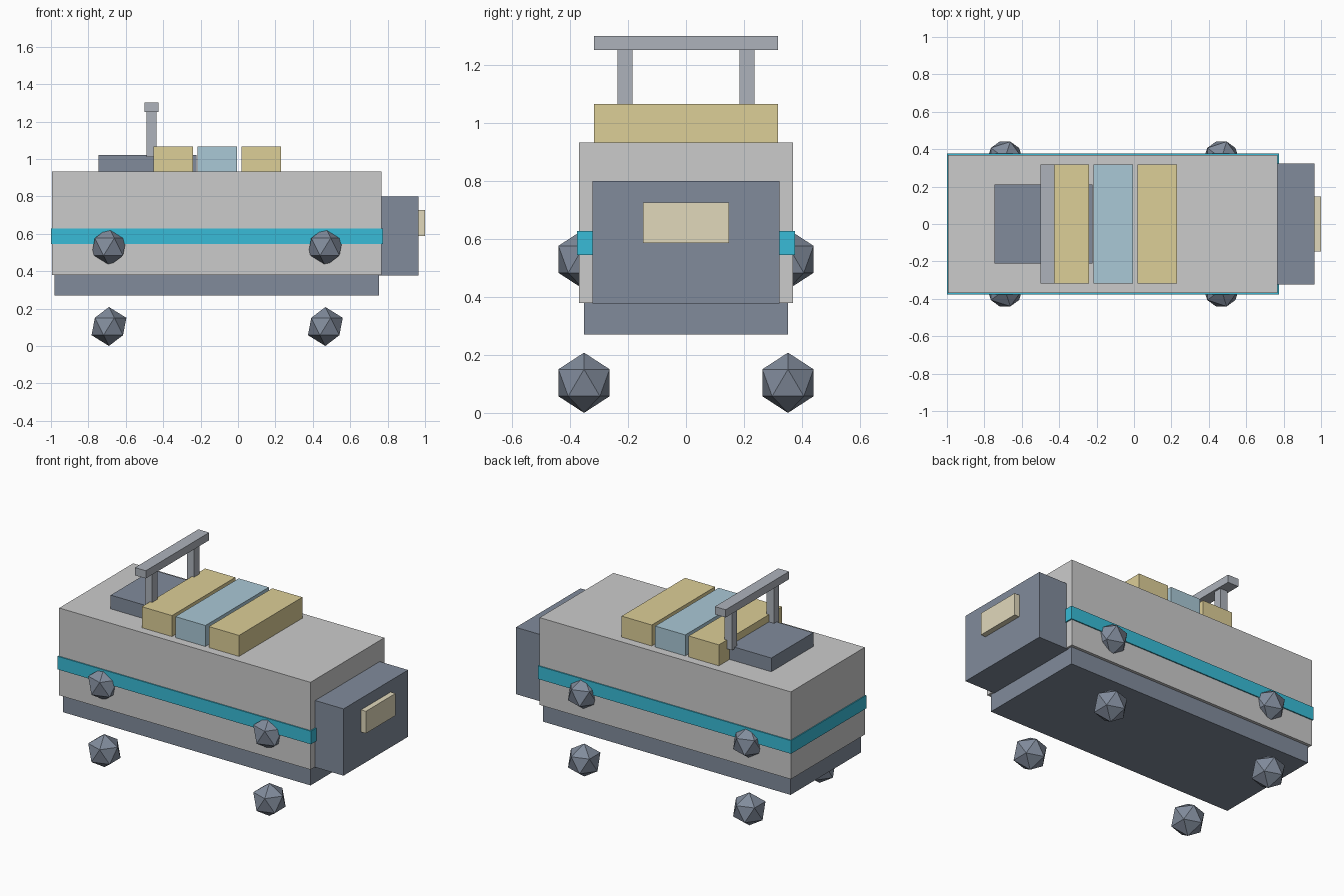
import bpy
from mathutils import Vector

if "Cube" in bpy.data.objects:
    bpy.data.objects.remove(bpy.data.objects["Cube"])


def material(name, rgb):
    m = bpy.data.materials.new(name)
    m.diffuse_color = (*rgb, 1)
    m.use_nodes = True
    m.node_tree.nodes["Principled BSDF"].inputs["Base Color"].default_value = m.diffuse_color
    return m


SLATE = material("slate", (0.22, 0.26, 0.33))
STEEL = material("steel", (0.42, 0.45, 0.50))
CYAN = material("cyan", (0.04, 0.50, 0.68))
SAND = material("sand", (0.72, 0.62, 0.31))
BLUE = material("pale_blue", (0.40, 0.58, 0.67))
CREAM = material("cream", (0.75, 0.69, 0.50))


def box(name, lo, hi, mat=None):
    lo, hi = Vector(lo), Vector(hi)
    bpy.ops.mesh.primitive_cube_add(size=1, location=(lo + hi) / 2)
    ob = bpy.context.object
    ob.name = name
    ob.scale = hi - lo
    bpy.ops.object.transform_apply(location=False, rotation=False, scale=True)
    if mat:
        ob.data.materials.append(mat)
    return ob


# Hull, underside, belt stripe and nose
box("hull", (-0.994, -0.37, 0.38), (0.767, 0.37, 0.933))
box("chassis", (-0.98, -0.352, 0.27), (0.755, 0.352, 0.40), SLATE)
box("belt_stripe", (-1.0, -0.377, 0.545), (0.775, 0.377, 0.628), CYAN)
box("nose", (0.75, -0.323, 0.377), (0.966, 0.323, 0.80), SLATE)
box("nose_window", (0.95, -0.148, 0.587), (1.0, 0.148, 0.727), CREAM)

# Roof unit and cargo crates
box("roof_unit", (-0.745, -0.21, 0.92), (-0.222, 0.21, 1.02), SLATE)
for i, (x, mat) in enumerate([(-0.452, SAND), (-0.217, BLUE), (0.018, SAND)]):
    box(f"roof_crate_{i + 1}", (x, -0.317, 0.93), (x + 0.211, 0.317, 1.066), mat)

# Roof rail on two posts
for side, y in (("front", -0.21), ("back", 0.21)):
    box(f"rail_post_{side}", (-0.488, y - 0.026, 1.01), (-0.436, y + 0.026, 1.26), STEEL)
box("rail_bar", (-0.50, -0.317, 1.252), (-0.424, 0.317, 1.301), STEEL)

# Low-poly thruster balls: four under the hull, four set into the sides
for level, z in (("lower", 0.107), ("side", 0.533)):
    for x in (-0.69, 0.467):
        for y in (-0.352, 0.352):
            bpy.ops.mesh.primitive_ico_sphere_add(
                subdivisions=1, radius=0.104, location=(x, y, z - 0.003))
            ob = bpy.context.object
            ob.name = f"{level}_thruster"
            ob.data.materials.append(SLATE)
